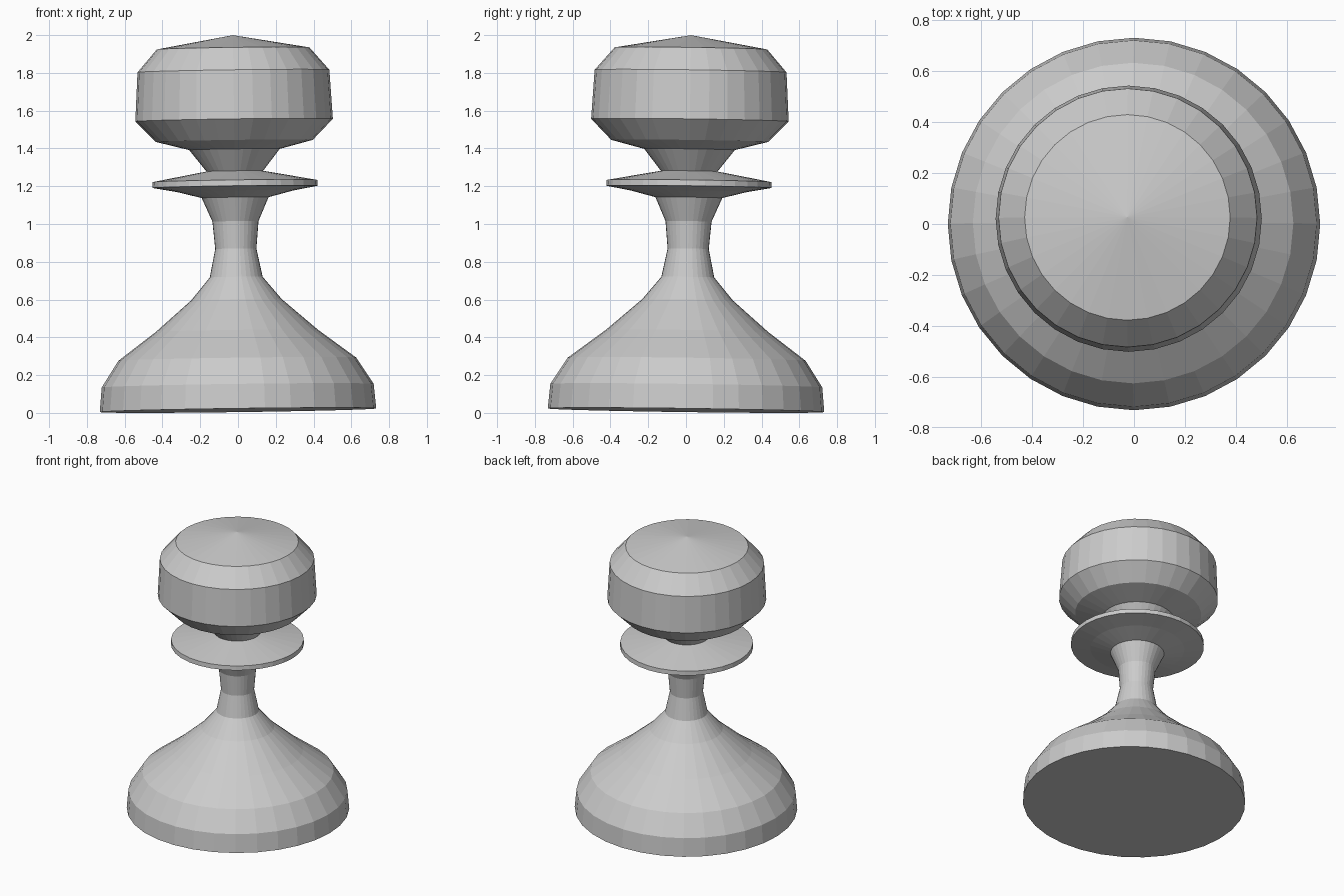
import bpy, bmesh, math

SEGMENTS = 32
TILT = 0.0135   # the piece leans slightly towards -x and +y
LIFT = 0.014    # keeps the lowest point of the tilted rim on the floor

cube = bpy.data.objects.get("Cube")
if cube:
    bpy.data.objects.remove(cube, do_unlink=True)

grey = bpy.data.materials.new("light grey")
grey.use_nodes = True
COLOUR = (0.6, 0.6, 0.6, 1)
grey.diffuse_color = COLOUR
grey.node_tree.nodes["Principled BSDF"].inputs["Base Color"].default_value = COLOUR


def lathe(name, profile):
    """Spin (radius, height) points into a faceted part; radius 0 closes an end."""
    bm = bmesh.new()
    verts = [bm.verts.new((r, 0, z)) for r, z in profile]
    edges = [bm.edges.new(pair) for pair in zip(verts, verts[1:])]
    bmesh.ops.spin(bm, geom=verts + edges, cent=(0, 0, 0), axis=(0, 0, 1),
                   angle=math.tau, steps=SEGMENTS, use_merge=True)
    bmesh.ops.remove_doubles(bm, verts=bm.verts, dist=0.0001)
    bmesh.ops.recalc_face_normals(bm, faces=bm.faces)
    mesh = bpy.data.meshes.new(name)
    bm.to_mesh(mesh)
    bm.free()
    # open shells: make sure the faces point outwards
    side = max(mesh.polygons, key=lambda p: abs(p.normal.xy.dot(p.center.xy)))
    if side.normal.xy.dot(side.center.xy) < 0:
        mesh.flip_normals()
    mesh.materials.append(grey)
    obj = bpy.data.objects.new(name, mesh)
    obj.rotation_euler = (-TILT, -TILT, 0)
    obj.location.z = LIFT
    bpy.context.collection.objects.link(obj)
    return obj


# Flared foot
lathe("base", [(0, 0), (0.732, 0), (0.72, 0.13), (0.63, 0.27), (0.43, 0.42),
               (0.24, 0.585), (0.14, 0.705)])
# Narrow waist
lathe("stem", [(0.14, 0.705), (0.109, 0.855), (0.122, 1.0), (0.177, 1.126)])
# Thin disc below the head
lathe("collar", [(0.177, 1.126), (0.31, 1.16), (0.438, 1.183), (0.436, 1.214),
                 (0.15, 1.266)])
# Neck and rounded head with a shallow pointed cap
lathe("head", [(0.15, 1.266), (0.24, 1.381), (0.415, 1.426), (0.523, 1.536),
               (0.508, 1.796), (0.404, 1.916), (0, 1.986)])
